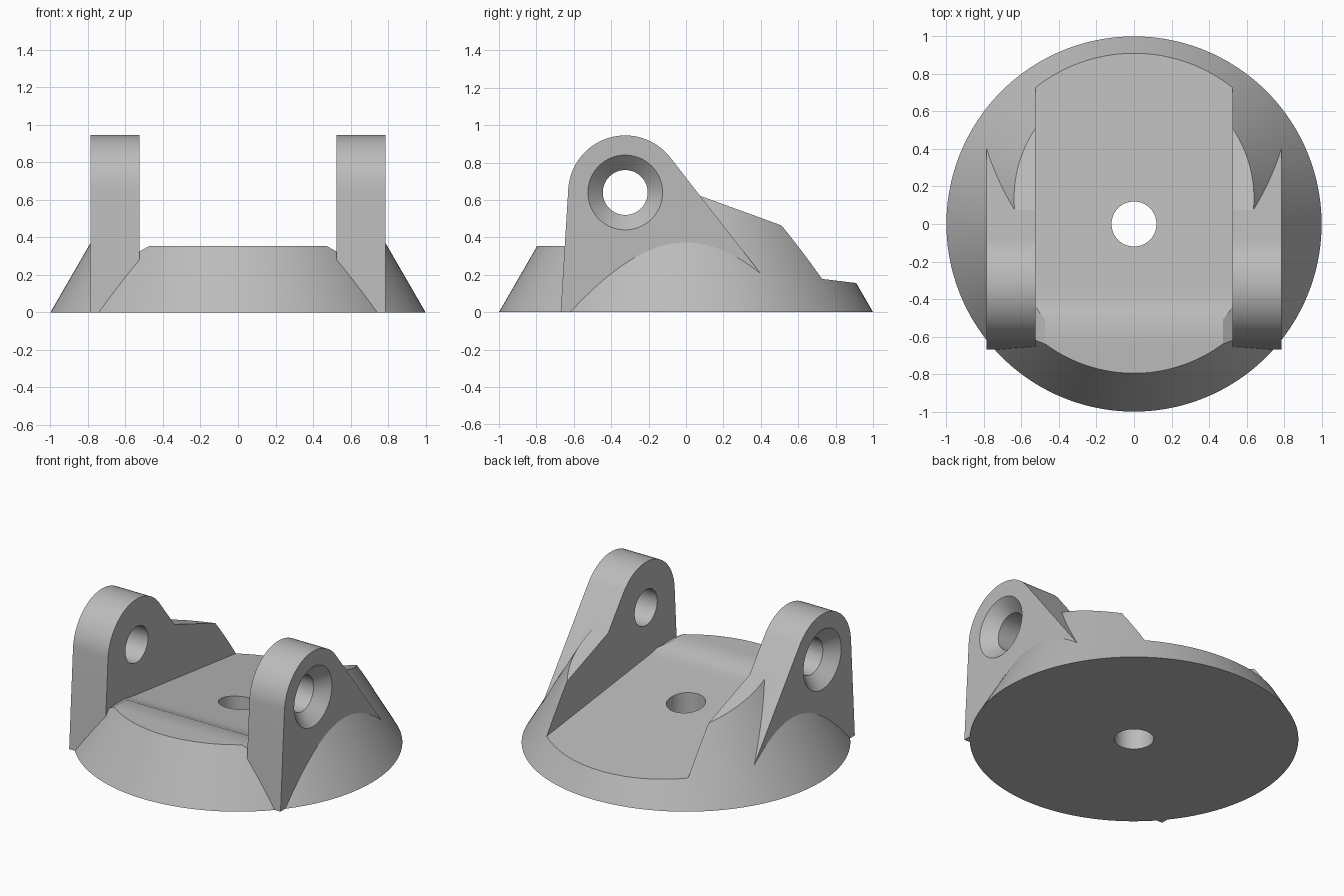
import bpy, bmesh
from math import radians, sin, cos, pi
from mathutils import Matrix, Vector

cube = bpy.data.objects.get("Cube")
if cube:
    bpy.data.objects.remove(cube, do_unlink=True)

grey = bpy.data.materials.new("light grey")
grey.use_nodes = True
grey.diffuse_color = (0.5, 0.5, 0.5, 1)
grey.node_tree.nodes["Principled BSDF"].inputs["Base Color"].default_value = (0.5, 0.5, 0.5, 1)

INNER, OUTER = 0.525, 0.785      # lug faces along x
PIN = Vector((-0.325, 0.64))     # pivot position in (y, z)
LUG_R, HOLE_R = 0.305, 0.12


def finish(name, bm):
    bmesh.ops.recalc_face_normals(bm, faces=bm.faces)
    mesh = bpy.data.meshes.new(name)
    bm.to_mesh(mesh)
    bm.free()
    mesh.materials.append(grey)
    obj = bpy.data.objects.new(name, mesh)
    bpy.context.collection.objects.link(obj)
    return obj


def prism(name, profile, start, end, axis="x"):
    """Extrude a closed profile: (y, z) along x, or (x, z) along y."""
    bm = bmesh.new()
    place = (lambda t, a, b: (t, a, b)) if axis == "x" else (lambda t, a, b: (a, t, b))
    face = bm.faces.new([bm.verts.new(place(start, a, b)) for a, b in profile])
    extruded = bmesh.ops.extrude_face_region(bm, geom=[face])["geom"]
    shift = Vector(place(end - start, 0, 0))
    bmesh.ops.translate(bm, vec=shift, verts=[v for v in extruded if isinstance(v, bmesh.types.BMVert)])
    return finish(name, bm)


def cone(name, r1, r2, depth, matrix, segments=64):
    """Cone frustum starting at the matrix origin and rising along its z."""
    bm = bmesh.new()
    bmesh.ops.create_cone(bm, cap_ends=True, segments=segments, radius1=r1, radius2=r2, depth=depth,
                          matrix=matrix @ Matrix.Translation((0, 0, depth / 2)))
    return finish(name, bm)


def combine(target, other, operation):
    mod = target.modifiers.new(operation, "BOOLEAN")
    mod.operation, mod.solver, mod.object = operation, "EXACT", other
    bpy.context.view_layer.objects.active = target
    bpy.ops.object.modifier_apply(modifier=mod.name)
    bpy.data.objects.remove(other, do_unlink=True)


# Conical base with a 60 degree flank
body = cone("clevis_base", 1, 1 - 0.9 / 1.732, 0.9, Matrix(), 160)

# Sloping top of the side ribs
combine(body, prism("rib_cutter", [(-1.2, 1.086), (1.2, 0.213), (1.2, 2), (-1.2, 2)], -1.2, 1.2), "DIFFERENCE")

# Channel between the lugs: gently sloping floor, fillet and front ledge
floor = [(1.2, 0.121), (-0.34, 0.306), (-0.39, 0.313), (-0.43, 0.322), (-0.47, 0.336),
         (-0.51, 0.354), (-1.2, 0.354), (-1.2, 2), (1.2, 2)]
combine(body, prism("channel_cutter", floor, -INNER, INNER), "DIFFERENCE")

# Small bevels at the ends of the front ledge
for s in (-1, 1):
    wedge = [(s * 0.47, 0.356), (s * 0.53, 0.322), (s * 0.53, 0.4)]
    combine(body, prism("bevel_cutter", wedge, -0.9, -0.44, "y"), "DIFFERENCE")

# Rounded lugs
angles = [radians(38 + (176.5 - 38) * i / 32) for i in range(33)]
lug = [PIN + LUG_R * Vector((cos(a), sin(a))) for a in angles] + [(-0.67, 0), (0.56, 0)]
for s in (-1, 1):
    combine(body, prism("lug", lug, s * INNER, s * OUTER), "UNION")

# Pivot holes, countersunk from outside
for s in (-1, 1):
    inward = Matrix.Rotation(-s * pi / 2, 4, "Y")
    for r1, r2, depth, offset in ((HOLE_R, HOLE_R, 0.4, 0.05), (0.22, HOLE_R, 0.1, 0.02)):
        where = Matrix.Translation((s * (OUTER + offset), PIN.x, PIN.y)) @ inward
        combine(body, cone("pin_cutter", r1, r2, depth, where), "DIFFERENCE")

# Central mounting hole
combine(body, cone("bolt_cutter", HOLE_R, HOLE_R, 1, Matrix.Translation((0, 0, -0.2))), "DIFFERENCE")

bpy.ops.object.select_all(action="DESELECT")
body.select_set(True)
bpy.context.view_layer.objects.active = body
bpy.ops.object.shade_smooth_by_angle(angle=radians(25))
